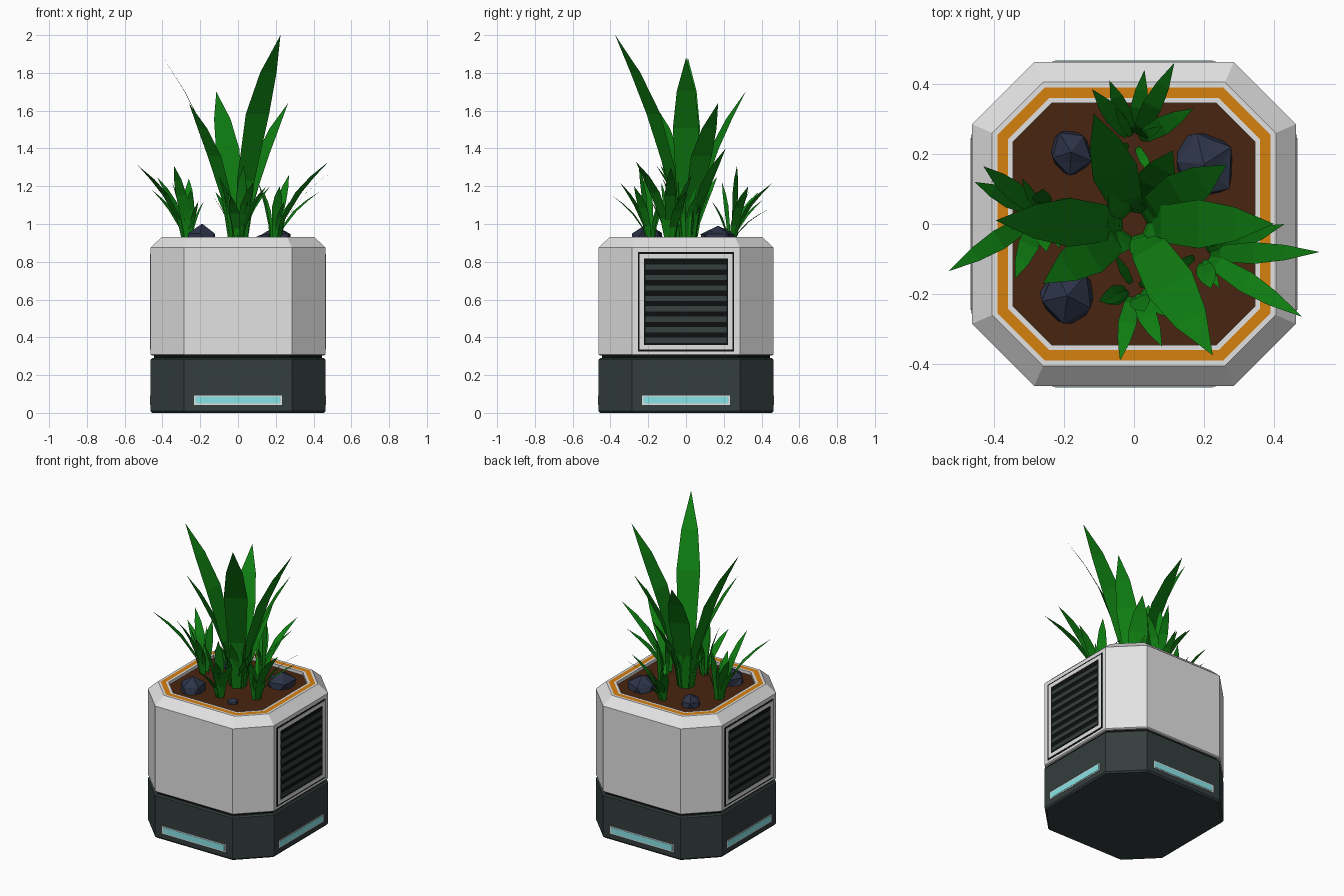
import bpy, bmesh, math, random
from mathutils import Matrix, Vector

random.seed(4)
if "Cube" in bpy.data.objects:
    bpy.data.objects.remove(bpy.data.objects["Cube"])


def material(name, r, g, b):
    m = bpy.data.materials.new(name)
    m.use_nodes = True
    m.diffuse_color = (r, g, b, 1)
    m.node_tree.nodes["Principled BSDF"].inputs["Base Color"].default_value = (r, g, b, 1)
    return m


WHITE = material("white shell", .76, .76, .76)
DARK = material("dark teal", .034, .047, .047)
BLACK = material("black gap", .004, .005, .005)
ORANGE = material("orange trim", .68, .22, .005)
SOIL = material("brown soil", .065, .018, .005)
GREEN = material("leaf green", .005, .22, .006)
ROCK = material("slate rock", .026, .034, .065)
CYAN = material("cyan light", .25, .78, .8)


def finish(name, bm, mats):
    me = bpy.data.meshes.new(name)
    bm.to_mesh(me)
    bm.free()
    for m in mats:
        me.materials.append(m)
    ob = bpy.data.objects.new(name, me)
    bpy.context.collection.objects.link(ob)
    return ob


def octagon_loft(name, rings, mats, bands=None, top_mat=0):
    """Loft chamfered squares given as (half size, half flat side, height)."""
    bm = bmesh.new()
    loops = []
    for a, b, z in rings:
        pts = [(a, -b), (a, b), (b, a), (-b, a), (-a, b), (-a, -b), (-b, -a), (b, -a)]
        loops.append([bm.verts.new((x, y, z)) for x, y in pts])
    for k, (lo, hi) in enumerate(zip(loops, loops[1:])):
        for i in range(8):
            j = (i + 1) % 8
            f = bm.faces.new((lo[i], lo[j], hi[j], hi[i]))
            f.material_index = bands[k] if bands else 0
    bm.faces.new(loops[0][::-1])
    bm.faces.new(loops[-1]).material_index = top_mat
    return finish(name, bm, mats)


def plate(name, angle, reach, u, z, size, mat, tilt=0):
    """Box on a pot side; size is (depth, width, height)."""
    bm = bmesh.new()
    bmesh.ops.create_cube(bm, size=1)
    m = (Matrix.Rotation(angle, 4, "Z") @ Matrix.Translation((reach, u, z))
         @ Matrix.Rotation(tilt, 4, "Y") @ Matrix.Diagonal((*size, 1)))
    bm.transform(m)
    return finish(name, bm, [mat])


# Pot: base, shadow gap, shell with coloured rim and soil
octagon_loft("base", [(.455, .28, 0), (.463, .285, .01), (.463, .285, .282), (.455, .28, .29)], [DARK])
octagon_loft("gap", [(.445, .275, .288), (.445, .275, .308)], [BLACK])
octagon_loft("shell",
             [(.457, .28, .303), (.463, .285, .309), (.463, .285, .875), (.405, .26, .93),
              (.39, .255, .93), (.36, .242, .93), (.345, .235, .93), (.345, .235, .91)],
             [WHITE, ORANGE, SOIL], [0, 0, 0, 0, 1, 0, 0], 2)

# Light strips on all four sides
for i, side in enumerate(("left", "back", "right", "front")):
    ang = i * math.pi / 2
    plate(side + "_light_frame", ang, .462, 0, .068, (.006, .466, .05), WHITE)
    plate(side + "_light", ang, .463, 0, .068, (.008, .45, .038), CYAN)

# Louvred vents on the two ends
for side, ang in (("left", 0), ("right", math.pi)):
    plate(side + "_vent_edge", ang, .462, 0, .588, (.005, .51, .525), BLACK)
    for s in (-1, 1):
        plate(side + "_vent_frame_post", ang, .463, s * .234, .588, (.007, .024, .505), WHITE)
        plate(side + "_vent_frame_rail", ang, .463, 0, .588 + s * .241, (.007, .492, .024), WHITE)
    for k in range(8):
        plate(side + "_vent_slat", ang, .463, 0, .393 + k * .0555, (.004, .43, .047), DARK, -.1)

# Plants: flat tapering blades that curl outward from a small ring
PROFILE = [(0, .45), (.3, .75), (.62, 1), (.82, .7), (1, 0)]


def blade(bm, base, tip, half, ring):
    out = Vector((tip[0] - base[0], tip[1] - base[1], 0))
    r = out.length
    out.normalize()
    side = Vector((-out.y, out.x, 0))
    prev = None
    for t, w in PROFILE:
        p = Vector((*base, .9 + (tip[2] - .9) * t)) + out * (ring + (r - ring) * t ** 1.9)
        if w:
            row = [bm.verts.new(p + side * half * w), bm.verts.new(p - side * half * w)]
        else:
            row = [bm.verts.new(p)]
        if prev:
            bm.faces.new(prev + row[::-1])
        prev = row


def plant(name, base, ring, half, tips, inner, height):
    bm = bmesh.new()
    for x, y, z in tips:
        blade(bm, base, (x, y, z), half * (.7 + .3 * (z - .9) / height), ring)
    # short upright blades inside the clump
    for k in range(inner):
        a = k * math.tau / inner + .5
        r = ring + .07 + .02 * (k % 2)
        blade(bm, base, (base[0] + r * math.cos(a), base[1] + r * math.sin(a),
                         .9 + height * (.22 if inner > 5 else .55) + .05 * (k % 3)), half * .45, ring * .8)
    return finish(name, bm, [GREEN])


plant("main_plant", (0, 0), .04, .072,
      [(.225, -.375, 2.0), (.4, 0, 1.88), (-.395, .01, 1.88),
       (-.115, .315, 1.7), (.265, .17, 1.64), (-.26, -.17, 1.64), (.11, .21, 1.4)], 7, 1.1)
plant("right_plant", (-.265, .03), .025, .03,
      [(-.53, -.135, 1.31), (-.43, .165, 1.25), (-.455, .12, 1.18),
       (-.34, -.157, 1.31), (-.26, .1, 1.24), (-.25, -.08, 1.18)], 4, .4)
plant("left_plant", (.19, -.085), .025, .031,
      [(.48, -.265, 1.33), (.53, -.08, 1.3), (.43, 0, 1.17),
       (.22, -.185, 1.2), (.27, .03, 1.26)], 4, .4)
plant("front_plant", (0, -.185), .022, .03,
      [(-.04, -.39, 1.15), (.08, -.35, 1.22), (.15, -.275, 1.2),
       (-.1, -.22, 1.25), (.03, -.25, 1.31)], 4, .4)
plant("back_plant", (0, .235), .022, .03,
      [(.115, .46, 1.22), (-.12, .385, 1.17), (.17, .33, 1.2),
       (.03, .44, 1.08), (-.07, .41, 1.13), (.02, .27, 1.31)], 4, .4)

# Faceted rocks half buried in the soil
for name, x, y, r, top in (("front_rock", -.19, -.205, .1, 1.01), ("left_rock", .2, .17, .11, .99),
                           ("back_rock", -.18, .205, .075, .985), ("pebble", .117, -.22, .037, .945)):
    bm = bmesh.new()
    bmesh.ops.create_icosphere(bm, subdivisions=1, radius=1)
    bmesh.ops.subdivide_edges(bm, edges=random.sample(list(bm.edges), 6), cuts=1)
    bmesh.ops.triangulate(bm, faces=bm.faces[:])
    for v in bm.verts:
        v.co *= random.uniform(.88, 1.06)
    bm.transform(Matrix.Translation((x, y, .91)) @ Matrix.Rotation(x * 9, 4, "Z")
                 @ Matrix.Diagonal((r, r * .9, top - .91, 1)))
    finish(name, bm, [ROCK])
